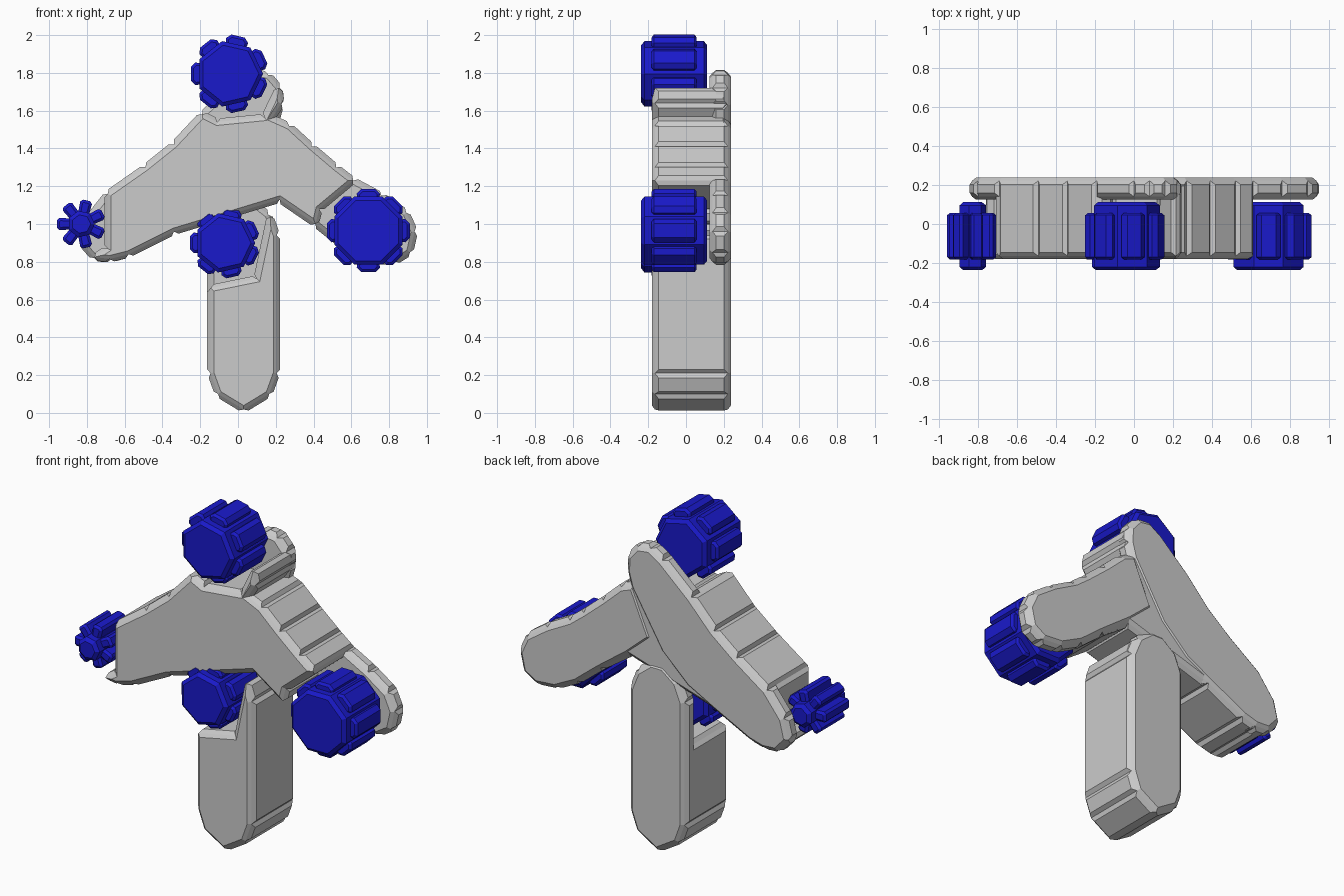
import bpy, bmesh
from math import sin, cos, tan, pi, radians

if "Cube" in bpy.data.objects:
    bpy.data.objects.remove(bpy.data.objects["Cube"])

blue = bpy.data.materials.new("blue")
blue.diffuse_color = (0.01, 0.01, 0.6, 1)
blue.use_nodes = True
blue.node_tree.nodes["Principled BSDF"].inputs["Base Color"].default_value = blue.diffuse_color


def add_prism(bm, pts, y0, y1, cap=0.018, bump=0.0):
    """Prism of an xz outline; caps get a chamfer, sides get raised panels."""
    front = [bm.verts.new((x, y0, z)) for x, z in pts]
    back = [bm.verts.new((x, y1, z)) for x, z in pts]
    n = len(pts)
    caps = [bm.faces.new(front), bm.faces.new(back[::-1])]
    sides = [bm.faces.new((front[i], back[i], back[(i + 1) % n], front[(i + 1) % n]))
             for i in range(n)]
    bmesh.ops.recalc_face_normals(bm, faces=caps + sides)
    if bump:
        bmesh.ops.inset_individual(bm, faces=sides, thickness=0.02, depth=bump,
                                   use_even_offset=True)
    bmesh.ops.inset_individual(bm, faces=caps, thickness=cap, depth=cap * 0.85,
                               use_even_offset=True)


def finish(bm, name, mat=None):
    me = bpy.data.meshes.new(name)
    bm.to_mesh(me)
    bm.free()
    ob = bpy.data.objects.new(name, me)
    bpy.context.collection.objects.link(ob)
    if mat:
        me.materials.append(mat)
    return ob


def panel_part(name, pts, y0, y1):
    bm = bmesh.new()
    add_prism(bm, pts, y0, y1, bump=0.018)
    finish(bm, name)


def gear(name, cx, cz, n, core, outer, half, phase):
    """Polygon core with one chamfered tooth on every side."""
    bm = bmesh.new()
    ph = radians(phase)
    rad = core / cos(pi / n)
    ring = [(cx + rad * cos(ph + (i + .5) * 2 * pi / n),
             cz + rad * sin(ph + (i + .5) * 2 * pi / n)) for i in range(n)]
    add_prism(bm, ring, -0.22, 0.095, cap=0.02)
    c = half * 0.4
    tooth = [(core - .02, -half * .9), (outer - c, -half), (outer, -half + c),
             (outer, half - c), (outer - c, half), (core - .02, half * .9)]
    for i in range(n):
        a = ph + i * 2 * pi / n
        pts = [(cx + r * cos(a) - t * sin(a), cz + r * sin(a) + t * cos(a)) for r, t in tooth]
        add_prism(bm, pts, -0.17, 0.045, cap=0.014)
    finish(bm, name, blue)


# Upright post: deep lower block with a tall right edge, and full back plate
foot = [(-.145, .21), (-.105, .10), (.03, .018), (.165, .10), (.205, .21)]
panel_part("post_block", foot + [(.205, .94), (.17, 1.04), (.10, .71), (-.145, .66)],
           -0.165, 0.215)
panel_part("post_back_plate", foot + [(.205, .94), (.16, 1.05), (.07, 1.12),
                                      (-.01, 1.12), (-.10, 1.05), (-.145, .94)],
           0.14, 0.222)

# Boomerang body in front of both sloping arms
panel_part("arm_block", [(-.76, .825), (-.68, .815), (-.58, .84), (-.34, .96), (.22, 1.13),
                         (.41, 1.0), (.43, 1.08), (.61, 1.23), (.52, 1.30), (.39, 1.41),
                         (.27, 1.52), (.18, 1.56), (.23, 1.64), (.215, 1.72), (.14, 1.565),
                         (-.11, 1.54), (-.19, 1.58), (-.34, 1.42), (-.49, 1.30),
                         (-.69, 1.16), (-.69, .87)], -0.165, 0.215)

# Back plates of the sloping arms
panel_part("long_back_plate", [(-.83, .90), (-.76, .82), (-.67, .815), (-.58, .84),
                               (-.34, .96), (-.17, 1.05), (0, 1.21), (.20, 1.54),
                               (.225, 1.63), (.22, 1.72), (.16, 1.79), (.08, 1.80),
                               (0, 1.75), (-.19, 1.58), (-.34, 1.42), (-.49, 1.30),
                               (-.69, 1.16), (-.80, 1.02)], 0.14, 0.222)
panel_part("short_back_plate", [(.07, 1.27), (.22, 1.14), (.41, 1.0), (.56, .88), (.70, .81),
                                (.83, .80), (.91, .85), (.935, .96), (.89, 1.06), (.76, 1.15),
                                (.61, 1.23), (.52, 1.30), (.39, 1.41), (.27, 1.52),
                                (.19, 1.55)], 0.14, 0.222)

# Toothed rollers
gear("top_gear", -.045, 1.795, 7, .16, .205, .06, 180)
gear("right_gear", .69, .965, 8, .18, .22, .062, 90)
gear("middle_gear", -.07, .90, 7, .145, .185, .055, 180)
gear("left_gear", -.83, 1.0, 7, .065, .128, .032, 180)
